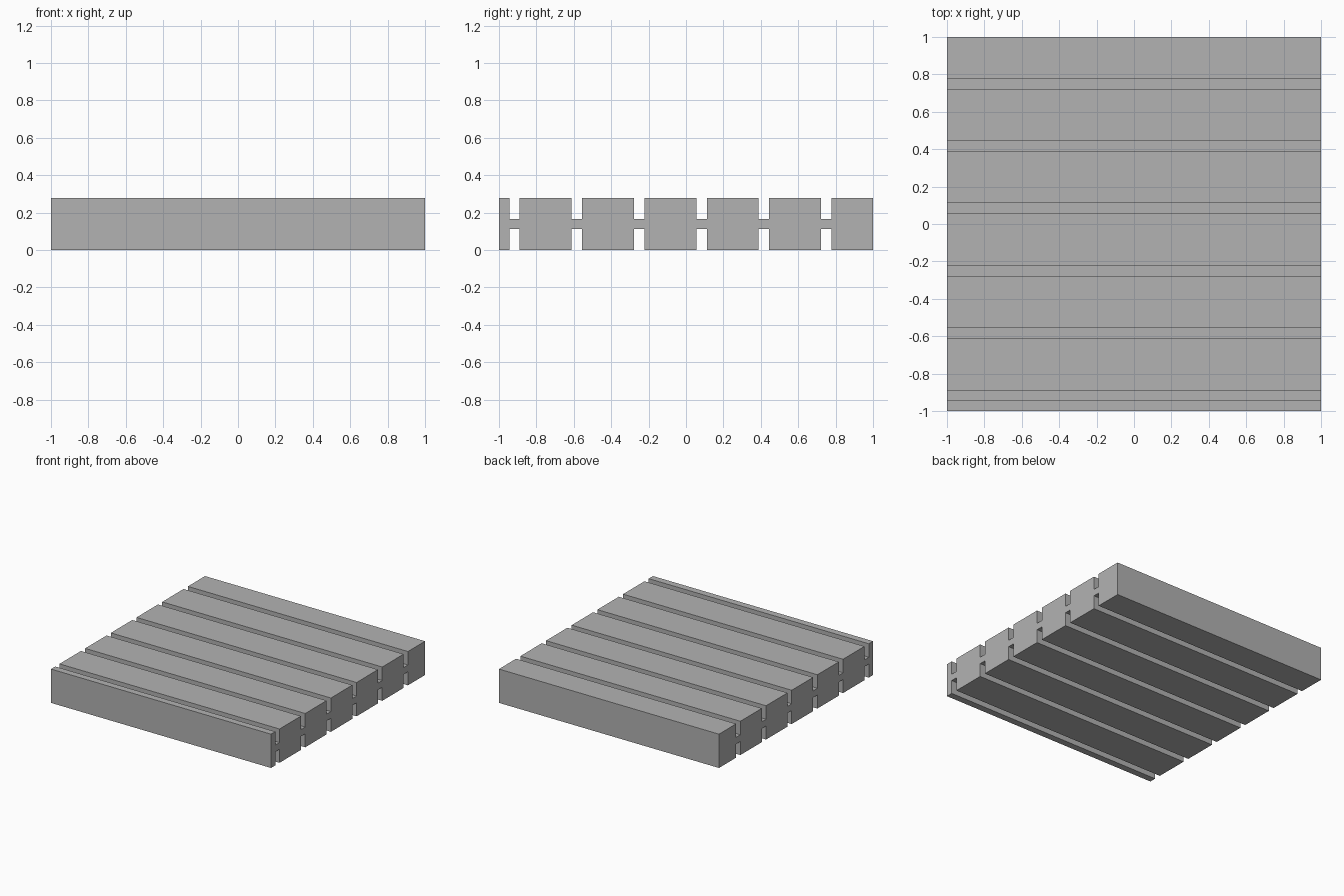
import bpy
import bmesh

cube = bpy.data.objects.get("Cube")
if cube:
    bpy.data.objects.remove(cube, do_unlink=True)

# Everything sits on a grid of one eighteenth of a unit
U = 1 / 18
HEIGHT, GROOVE_DEPTH, GROOVE_WIDTH, PITCH = 5 * U, 2 * U, U, 6 * U
GROOVE_COUNT = 6
FIRST_GROOVE = -1 + U

grey = bpy.data.materials.new("plain grey")
grey.use_nodes = True
color = (0.448, 0.448, 0.448, 1)
grey.diffuse_color = color
grey.node_tree.nodes["Principled BSDF"].inputs["Base Color"].default_value = color


def edge_profile(outer, inner):
    """Points from front to back along one grooved side of the slab."""
    points = [(-1, outer)]
    for i in range(GROOVE_COUNT):
        start = FIRST_GROOVE + i * PITCH
        end = start + GROOVE_WIDTH
        points += [(start, outer), (start, inner), (end, inner), (end, outer)]
    return points + [(1, outer)]


# Cross-section: grooved underside, then grooved top in reverse
bottom = edge_profile(0, GROOVE_DEPTH)
top = edge_profile(HEIGHT, HEIGHT - GROOVE_DEPTH)
section = bottom + top[::-1]

# Extrude the section across the full width
bm = bmesh.new()
face = bm.faces.new([bm.verts.new((-1, y, z)) for y, z in section])
result = bmesh.ops.extrude_face_region(bm, geom=[face])
moved = [v for v in result["geom"] if isinstance(v, bmesh.types.BMVert)]
bmesh.ops.translate(bm, verts=moved, vec=(2, 0, 0))
bmesh.ops.recalc_face_normals(bm, faces=bm.faces)

mesh = bpy.data.meshes.new("grooved_slab")
bm.to_mesh(mesh)
bm.free()
mesh.materials.append(grey)
slab = bpy.data.objects.new("grooved_slab", mesh)
bpy.context.collection.objects.link(slab)
